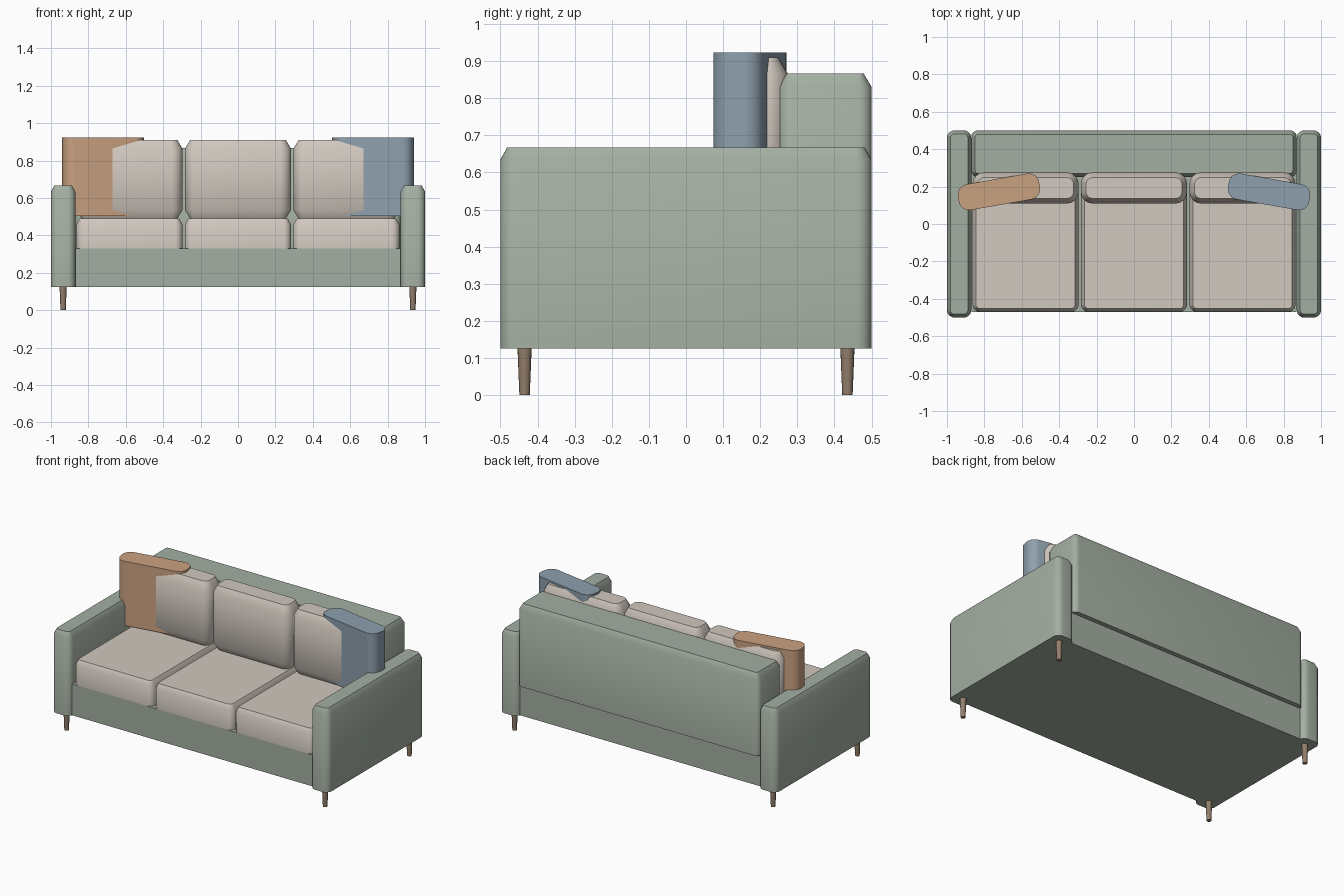
import bpy, bmesh, math
from mathutils import Matrix

if "Cube" in bpy.data.objects:
    bpy.data.objects.remove(bpy.data.objects["Cube"])


def material(name, rgb):
    m = bpy.data.materials.new(name)
    m.diffuse_color = (*rgb, 1)
    m.use_nodes = True
    m.node_tree.nodes["Principled BSDF"].inputs["Base Color"].default_value = m.diffuse_color
    return m


GREEN = material("sage_fabric", (0.37, 0.43, 0.36))
CREAM = material("cream_fabric", (0.64, 0.58, 0.52))
ORANGE = material("orange_fabric", (0.59, 0.36, 0.22))
BLUE = material("blue_fabric", (0.27, 0.35, 0.42))
WOOD = material("wood", (0.29, 0.21, 0.15))


def finish(name, bm, mat):
    bmesh.ops.recalc_face_normals(bm, faces=bm.faces)
    me = bpy.data.meshes.new(name)
    bm.to_mesh(me)
    bm.free()
    ob = bpy.data.objects.new(name, me)
    bpy.context.collection.objects.link(ob)
    me.materials.append(mat)
    bpy.ops.object.select_all(action='DESELECT')
    ob.select_set(True)
    bpy.context.view_layer.objects.active = ob
    bpy.ops.object.shade_smooth_by_angle(angle=math.radians(35))
    return ob


def padded(name, mat, x, y, z, r, top=(0, 0), bottom=(0, 0), turn=0, seg=6):
    """Upright rounded-corner block; top/bottom = (inset, height) of chamfers."""
    hx, hy = (x[1] - x[0]) / 2, (y[1] - y[0]) / 2
    levels = [(bottom[0], z[0])]
    if bottom[1]:
        levels.append((0, z[0] + bottom[1]))
    if top[1]:
        levels.append((0, z[1] - top[1]))
    levels.append((top[0], z[1]))
    bm = bmesh.new()
    rings = []
    for inset, h in levels:
        ring = []
        for q, (sx, sy) in enumerate([(1, 1), (-1, 1), (-1, -1), (1, -1)]):
            for i in range(seg + 1):
                a = math.pi / 2 * (q + i / seg)
                ring.append(bm.verts.new((sx * (hx - r) + (r - inset) * math.cos(a),
                                          sy * (hy - r) + (r - inset) * math.sin(a), h)))
        rings.append(ring)
    n = len(rings[0])
    for lo, hi in zip(rings, rings[1:]):
        for i in range(n):
            j = (i + 1) % n
            bm.faces.new((lo[i], lo[j], hi[j], hi[i]))
    bm.faces.new(rings[0][::-1])
    bm.faces.new(rings[-1])
    bm.transform(Matrix.Translation(((x[0] + x[1]) / 2, (y[0] + y[1]) / 2, 0))
                 @ Matrix.Rotation(turn, 4, 'Z'))
    return finish(name, bm, mat)


# base frame
bm = bmesh.new()
bmesh.ops.create_cube(bm, size=1, matrix=Matrix.Translation((0, 0, 0.2275))
                      @ Matrix.Diagonal((1.74, 0.94, 0.205, 1)))
finish("base_frame", bm, GREEN)

# backrest
padded("backrest", GREEN, (-0.87, 0.87), (0.25, 0.5), (0.33, 0.866), 0.035, top=(0.021, 0.036))

# arms
for side, s in (("left", -1), ("right", 1)):
    padded(side + "_arm", GREEN, (s * 0.935 - 0.065, s * 0.935 + 0.065), (-0.5, 0.5),
           (0.125, 0.667), 0.04, top=(0.018, 0.032))

# seat and back cushions
for i, cx in enumerate((-0.58, 0, 0.58)):
    xs = (cx - 0.283, cx + 0.283)
    padded(f"seat_cushion_{i + 1}", CREAM, xs, (-0.47, 0.25), (0.33, 0.49), 0.04,
           top=(0.018, 0.03))
    padded(f"back_cushion_{i + 1}", CREAM, xs, (0.11, 0.275), (0.49, 0.91), 0.06,
           top=(0.027, 0.045), bottom=(0.027, 0.045))

# throw pillows
for name, s, mat in (("left_pillow", -1, ORANGE), ("right_pillow", 1, BLUE)):
    padded(name, mat, (s * 0.722 - 0.22, s * 0.722 + 0.22), (0.102, 0.242),
           (0.503, 0.923), 0.055, turn=-s * math.radians(10))

# tapered legs
for ny, sy in (("front", -1), ("back", 1)):
    for nx, sx in (("left", -1), ("right", 1)):
        bm = bmesh.new()
        bmesh.ops.create_cone(bm, cap_ends=True, segments=16, radius1=0.014, radius2=0.019,
                              depth=0.125,
                              matrix=Matrix.Translation((sx * 0.935, sy * 0.435, 0.0625)))
        finish(f"{ny}_{nx}_leg", bm, WOOD)
